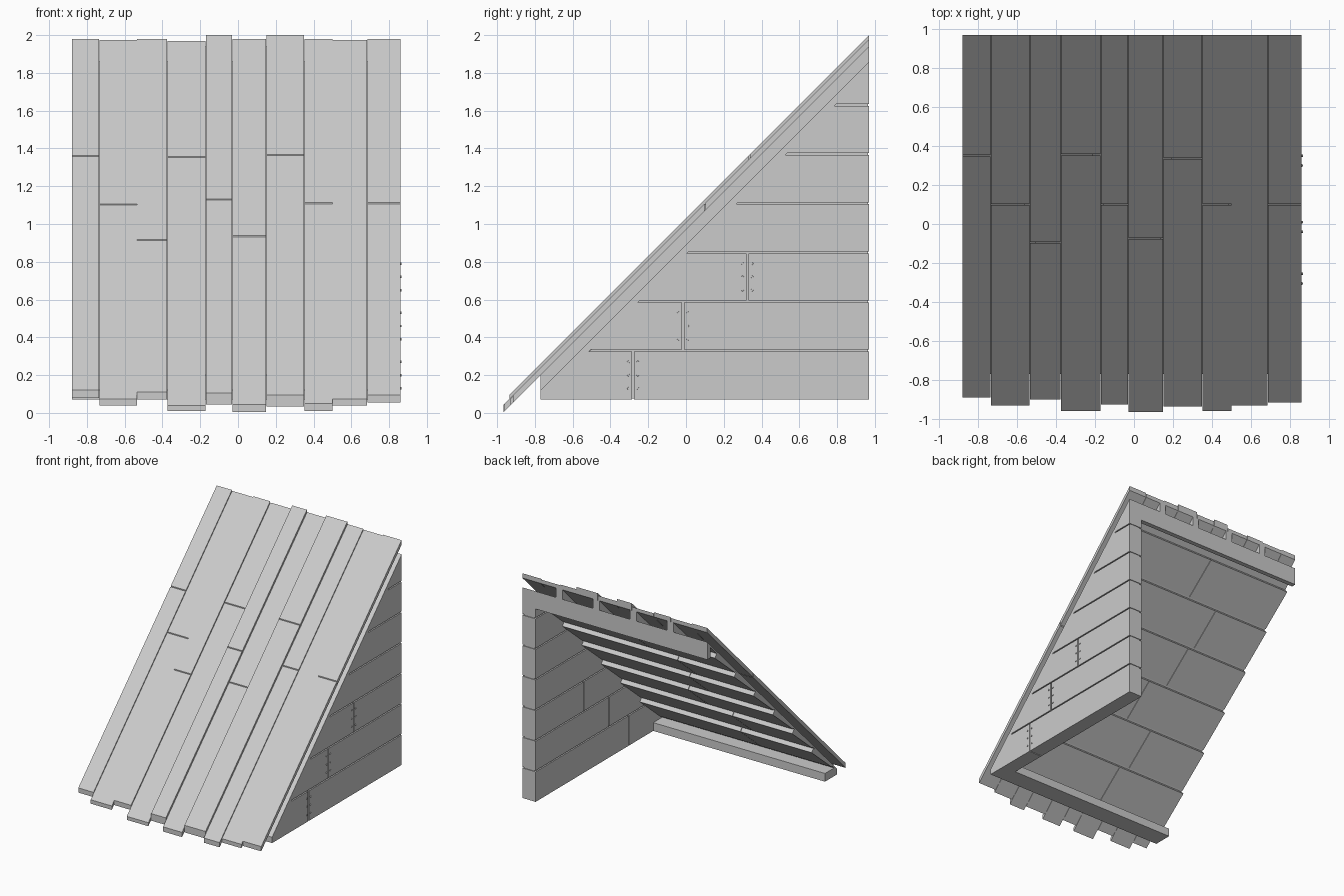
import bpy, bmesh, math, random
from mathutils import Matrix, Vector

random.seed(4)
cube = bpy.data.objects.get("Cube")
if cube:
    bpy.data.objects.remove(cube, do_unlink=True)

GREY = (0.6, 0.6, 0.6, 1.0)
grey = bpy.data.materials.new("plain grey")
grey.use_nodes = True
grey.diffuse_color = GREY
grey.node_tree.nodes["Principled BSDF"].inputs["Base Color"].default_value = GREY

LEFT, RIGHT, BACK, FRONT, BASE = -0.88, 0.86, 0.97, -0.77, 0.07
INNER = 0.735


def finish(name, bm):
    bmesh.ops.recalc_face_normals(bm, faces=bm.faces)
    mesh = bpy.data.meshes.new(name)
    bm.to_mesh(mesh)
    bm.free()
    mesh.materials.append(grey)
    ob = bpy.data.objects.new(name, mesh)
    bpy.context.collection.objects.link(ob)
    return ob


def prism(name, x0, x1, profile):
    """Extrude a (y, z) profile from x0 to x1."""
    bm = bmesh.new()
    face = bm.faces.new([bm.verts.new((x0, y, z)) for y, z in profile])
    out = bmesh.ops.extrude_face_region(bm, geom=[face])
    verts = [v for v in out["geom"] if isinstance(v, bmesh.types.BMVert)]
    bmesh.ops.translate(bm, verts=verts, vec=(x1 - x0, 0, 0))
    return finish(name, bm)


def slope(name, x0, x1, y0, y1, low, high):
    """Board on the 45 degree slope, plumb cut at both ends."""
    return prism(name, x0, x1, [(y0, y0 + low), (y1, y1 + low),
                                (y1, y1 + high), (y0, y0 + high)])


# Roof planks: right edge, lower end, joint, top offset
planks = [(-0.735, -0.89, 0.35, 1.01), (-0.535, -0.93, 0.10, 1.003),
          (-0.375, -0.90, -0.095, 1.01), (-0.17, -0.96, 0.355, 1.0),
          (-0.03, -0.925, 0.10, 1.03), (0.15, -0.965, -0.075, 1.01),
          (0.35, -0.935, 0.335, 1.03), (0.50, -0.96, 0.10, 1.01),
          (0.685, -0.93, None, 1.003), (RIGHT, -0.915, 0.10, 1.01)]
x = LEFT
for right, end, joint, top in planks:
    spans = [(end, BACK)] if joint is None else [(end, joint - 0.003), (joint + 0.003, BACK)]
    for y0, y1 in spans:
        slope("roof_plank", x + 0.001, right - 0.001, y0, y1, 0.97, top)
    x = right

# Rafters between the planks and the lining
bay = (RIGHT - LEFT) / 5
for i in range(1, 5):
    xc = LEFT + bay * i
    slope("rafter", xc - 0.03, xc + 0.03, FRONT, BACK, 0.89, 0.97)

# Lapped lining boards, upper edge hanging lower than the lower edge
step = 0.26
for i in range(6):
    y0 = -0.70 + step * i
    y1 = y0 + step + 0.01
    joint = random.uniform(-0.4, 0.4)
    for x0, x1 in ((LEFT, joint - 0.002), (joint + 0.002, INNER + 0.02)):
        prism("lining_board", x0, x1, [(y0, y0 + 0.86), (y1, y1 + 0.815),
                                       (y1 - 0.025, y1 + 0.845), (y0 - 0.015, y0 + 0.875)])
slope("lining_backing", LEFT, INNER + 0.02, FRONT + 0.02, BACK - 0.01, 0.872, 0.89)

# Beam along the top and sill along the bottom
prism("top_beam", LEFT, RIGHT, [(BACK - 0.04, 1.71), (BACK, 1.71),
                                (BACK, BACK + 0.89), (BACK - 0.04, BACK + 0.85)])
prism("sill", LEFT, INNER + 0.02, [(FRONT, BASE), (-0.61, BASE), (-0.61, 0.14),
                                   (-0.75, 0.14), (FRONT, 0.12)])

# Side wall: core, sloped trim and stacked boards
prism("wall_core", INNER + 0.015, RIGHT - 0.015,
      [(FRONT + 0.01, BASE + 0.005), (BACK - 0.006, BASE + 0.005), (BACK - 0.006, 1.82)])
slope("wall_trim", INNER, RIGHT, FRONT, BACK, 0.84, 0.89)
joints = [-0.28, -0.015, 0.325]
gap = 0.005
levels = [BASE + 0.26 * i for i in range(8)]
for i, (z0, z1) in enumerate(zip(levels, levels[1:])):
    z0 += gap if i else 0
    z1 = min(z1 - gap, BACK + 0.84)
    start = [(z1 - 0.84, z1), (z0 - 0.84, z0)]
    if i < len(joints):
        j = joints[i]
        prism("wall_board", INNER, RIGHT, start + [(j - gap, z0), (j - gap, z1)])
        start = [(j + gap, z1), (j + gap, z0)]
    end = [(BACK, z0), (BACK, z1)]
    if abs(start[0][0] - BACK) < 0.001:
        end.pop()
    prism("wall_board", INNER, RIGHT, start + end)

# Nail heads beside the wall joints
bm = bmesh.new()
for i, j in enumerate(joints):
    for dy in (-0.025, 0.025):
        for dz in (0.06, 0.13, 0.2):
            spot = Vector((RIGHT, j + dy, levels[i] + dz))
            bmesh.ops.create_cone(bm, cap_ends=True, segments=8, radius1=0.007, radius2=0.006,
                                  depth=0.012,
                                  matrix=Matrix.Translation(spot) @ Matrix.Rotation(math.pi / 2, 4, 'Y'))
finish("wall_nails", bm)
